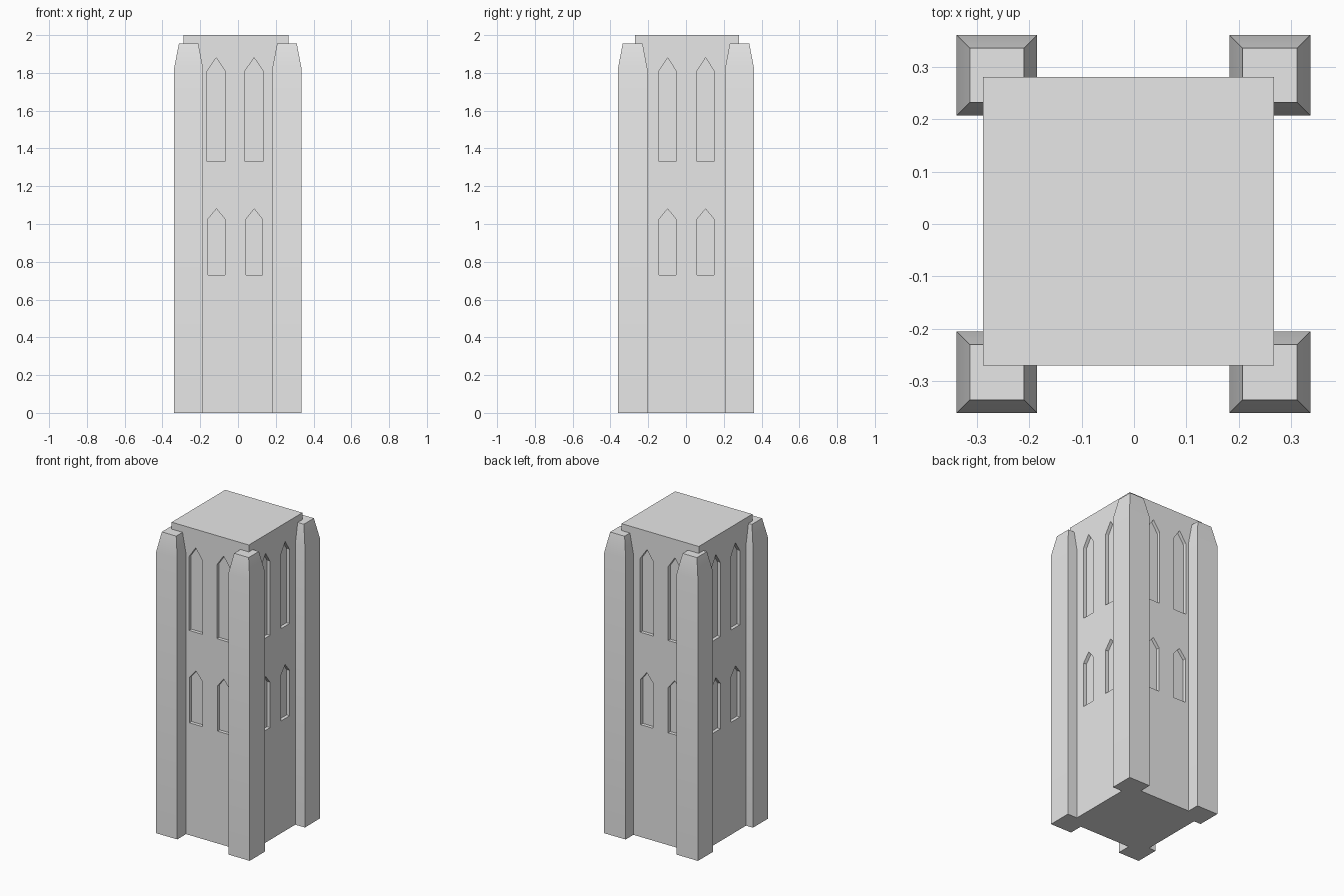
import bpy, bmesh, math
from mathutils import Vector

cube = bpy.data.objects.get("Cube")
if cube:
    bpy.data.objects.remove(cube, do_unlink=True)

stone = bpy.data.materials.new("grey_stone")
stone.use_nodes = True
GREY = (0.8, 0.8, 0.8, 1)
stone.diffuse_color = GREY
stone.node_tree.nodes["Principled BSDF"].inputs["Base Color"].default_value = GREY

X0, X1, Y0, Y1 = -0.288, 0.267, -0.27, 0.28   # tower walls
DEPTH = 0.022                                 # window recess


def make_object(name, bm):
    bmesh.ops.recalc_face_normals(bm, faces=bm.faces)
    mesh = bpy.data.meshes.new(name)
    bm.to_mesh(mesh)
    bm.free()
    mesh.materials.append(stone)
    obj = bpy.data.objects.new(name, mesh)
    bpy.context.collection.objects.link(obj)
    return obj


def loft(bm, loops):
    """Closed solid through a list of matching point loops."""
    rings = [[bm.verts.new(p) for p in loop] for loop in loops]
    n = len(rings[0])
    for a, b in zip(rings, rings[1:]):
        for i in range(n):
            j = (i + 1) % n
            bm.faces.new((a[i], a[j], b[j], b[i]))
    bm.faces.new(rings[0][::-1])
    bm.faces.new(rings[-1])


def rect(x0, x1, y0, y1, z, inset=0):
    x0, x1, y0, y1 = x0 + inset, x1 - inset, y0 + inset, y1 - inset
    return [Vector(p) for p in ((x0, y0, z), (x1, y0, z), (x1, y1, z), (x0, y1, z))]


# Central tower block
bm = bmesh.new()
loft(bm, [rect(X0, X1, Y0, Y1, 0), rect(X0, X1, Y0, Y1, 2)])
tower = make_object("tower_body", bm)

# Pointed window recesses: left edge, right edge, sill, shoulder, peak
upper, lower = (1.33, 1.81, 1.88), (0.73, 1.025, 1.08)
front_windows = [(-0.163, -0.068, upper), (0.037, 0.133, upper),
                 (-0.16, -0.068, lower), (0.042, 0.13, lower)]
side_windows = [(s, s + 0.091, h) for h in (upper, lower) for s in (-0.143, 0.058)]

bm = bmesh.new()
for windows, walls, along_x in ((front_windows, (Y0, Y1), True),
                                (side_windows, (X0, X1), False)):
    for a, b, (sill, shoulder, peak) in windows:
        outline = [(a, sill), (b, sill), (b, shoulder), ((a + b) / 2, peak), (a, shoulder)]
        for wall in walls:
            out = math.copysign(1, wall)
            loft(bm, [[Vector((u, d, z) if along_x else (d, u, z)) for u, z in outline]
                      for d in (wall - out * DEPTH, wall + out * 0.05)])
cutter = make_object("window_cutter", bm)
cutter.hide_render = True

# Cut the recesses, then discard the cutter
cut = tower.modifiers.new("windows", "BOOLEAN")
cut.operation = "DIFFERENCE"
cut.solver = "EXACT"
cut.object = cutter
bpy.context.view_layer.update()
carved = bpy.data.meshes.new_from_object(
    tower.evaluated_get(bpy.context.evaluated_depsgraph_get()))
tower.modifiers.clear()
tower.data = carved
bpy.data.objects.remove(cutter, do_unlink=True)

# Corner buttresses with tapered tops
buttresses = []
for side, (x0, x1) in (("right", (-0.338, -0.185)), ("left", (0.182, 0.336))):
    for end, (y0, y1) in (("front", (-0.36, -0.205)), ("back", (0.207, 0.36))):
        bm = bmesh.new()
        loft(bm, [rect(x0, x1, y0, y1, 0), rect(x0, x1, y0, y1, 1.825),
                  rect(x0, x1, y0, y1, 1.955, 0.025)])
        buttresses.append(make_object(f"{end}_{side}_buttress", bm))

# Soft shading across the shallow taper only
bpy.ops.object.select_all(action="DESELECT")
for obj in buttresses:
    obj.select_set(True)
bpy.context.view_layer.objects.active = buttresses[0]
bpy.ops.object.shade_smooth_by_angle(angle=math.radians(30))
